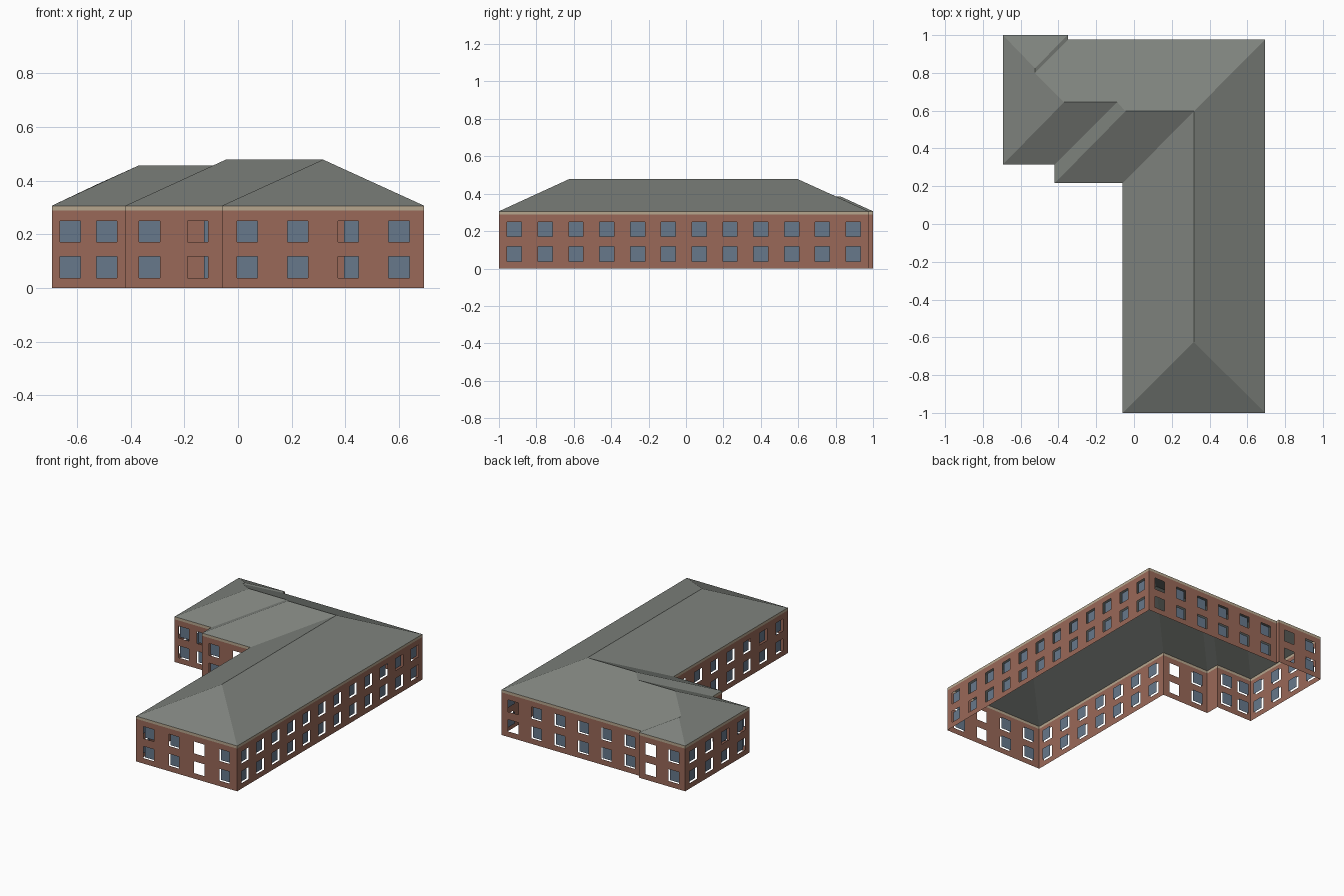
import bpy, bmesh
from mathutils import Vector

cube = bpy.data.objects.get("Cube")
if cube:
    bpy.data.objects.remove(cube)


def material(name, rgb):
    m = bpy.data.materials.new(name)
    m.use_nodes = True
    m.diffuse_color = (*rgb, 1)
    m.node_tree.nodes["Principled BSDF"].inputs["Base Color"].default_value = (*rgb, 1)
    return m


BRICK = material("red brick", (0.32, 0.14, 0.098))
TAN = material("tan cornice", (0.47, 0.38, 0.27))
GLASS = material("blue grey glass", (0.135, 0.19, 0.26))
SLATE = material("grey slate", (0.21, 0.225, 0.205))

EAVE = 0.306
CORNICE = 0.288
ROWS = [0, 0.037, 0.117, 0.17, 0.25, CORNICE]
WIN_W = 0.077
PITCH = 0.17      # target window spacing
INSET = 0.015     # depth of the panes behind the wall

# Plan nodes: eave corners (z = EAVE) and ridge points
NODES = {
    "sw": (-0.06, -1, EAVE), "se": (0.694, -1, EAVE), "ne": (0.694, 0.976, EAVE),
    "jog_in": (-0.35, 0.976, EAVE), "jog_out": (-0.35, 1, EAVE),
    "nw": (-0.694, 1, EAVE), "wing_sw": (-0.694, 0.315, EAVE),
    "wing_in": (-0.42, 0.315, EAVE), "mid_sw": (-0.42, 0.216, EAVE),
    "mid_in": (-0.06, 0.216, EAVE),
    "ridge_s": (0.317, -0.625, 0.478), "ridge_n": (0.317, 0.597, 0.478),
    "mid_ridge": (-0.045, 0.597, 0.478), "wing_ridge_e": (-0.09, 0.645, 0.456),
    "wing_ridge_w": (-0.37, 0.645, 0.456),
    "jog_ridge_s": (-0.525, 0.8, 0.386), "jog_ridge_n": (-0.525, 0.825, 0.386),
}
CORNERS = list(NODES)[:10]   # anticlockwise outline of the walls

# Openings without glass: wall start corner and window index
OPEN = {"sw": 2, "mid_sw": 1, "ne": 0, "jog_out": 0}

ROOF = [
    "sw se ridge_s",
    "se ne ridge_n ridge_s",
    "ne jog_in jog_ridge_s wing_ridge_w wing_ridge_e mid_ridge ridge_n",
    "jog_in jog_out jog_ridge_n jog_ridge_s",
    "jog_out nw jog_ridge_n",
    "nw wing_sw wing_ridge_w jog_ridge_s jog_ridge_n",
    "wing_sw wing_in wing_ridge_e wing_ridge_w",
    "wing_in mid_sw mid_ridge wing_ridge_e",
    "mid_sw mid_in ridge_n mid_ridge",
    "mid_in sw ridge_s ridge_n",
]


def finish(name, bm, mat):
    bmesh.ops.remove_doubles(bm, verts=bm.verts, dist=0.0001)
    mesh = bpy.data.meshes.new(name)
    bm.to_mesh(mesh)
    bm.free()
    mesh.materials.append(mat)
    obj = bpy.data.objects.new(name, mesh)
    bpy.context.collection.objects.link(obj)
    return obj


def panel(bm, start, along, a, b, low, high):
    """Upright rectangle from distance a to b along a wall."""
    pts = [(a, low), (b, low), (b, high), (a, high)]
    bm.faces.new([bm.verts.new(start + along * d + Vector((0, 0, z))) for d, z in pts])


walls, cornice, panes = bmesh.new(), bmesh.new(), bmesh.new()
for i, name in enumerate(CORNERS):
    p = Vector((*NODES[name][:2], 0))
    q = Vector((*NODES[CORNERS[(i + 1) % len(CORNERS)]][:2], 0))
    length = (q - p).length
    along = (q - p).normalized()
    inward = Vector((-along.y, along.x, 0))

    # Evenly spaced window columns; short returns stay blank
    count = round(length / PITCH) if length > 0.2 else 0
    cuts = [0]
    for k in range(count):
        mid = (k + 0.5) * length / count
        cuts += [mid - WIN_W / 2, mid + WIN_W / 2]
    cuts.append(length)

    for c in range(len(cuts) - 1):
        for r in range(len(ROWS) - 1):
            cell = (cuts[c], cuts[c + 1], ROWS[r], ROWS[r + 1])
            if c % 2 == 0 or r % 2 == 0:
                panel(walls, p, along, *cell)
            elif OPEN.get(name) != c // 2:
                panel(panes, p + inward * INSET, along, *cell)
    panel(cornice, p, along, 0, length, CORNICE, EAVE)

finish("brick_walls", walls, BRICK)
finish("cornice_band", cornice, TAN)
finish("window_panes", panes, GLASS)

# Hipped roof planes
roof = bmesh.new()
verts = {n: roof.verts.new(co) for n, co in NODES.items()}
for plane in ROOF:
    roof.faces.new([verts[n] for n in plane.split()])
finish("hipped_roof", roof, SLATE)
